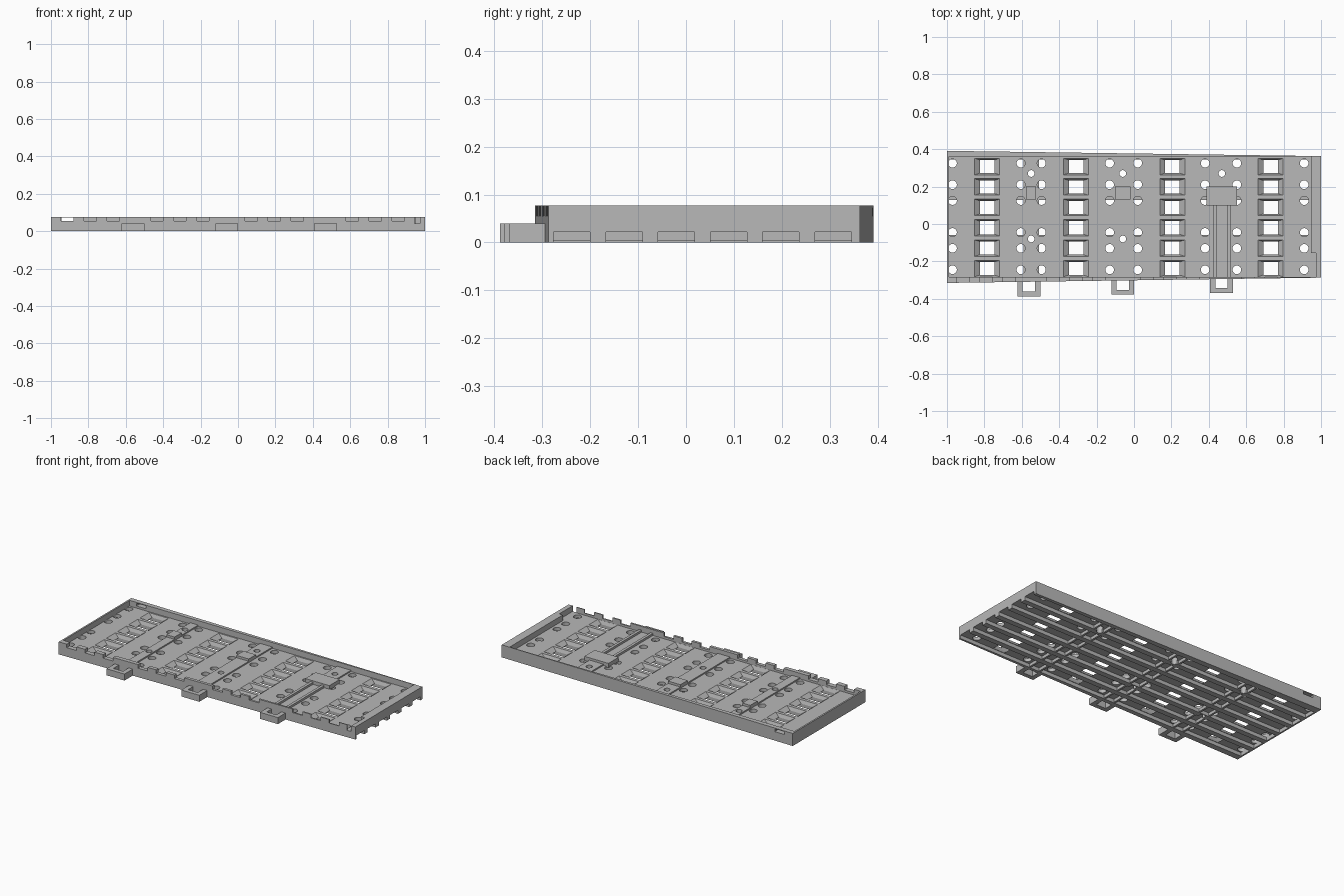
import bpy, bmesh
from math import pi, cos, sin

if "Cube" in bpy.data.objects:
    bpy.data.objects.remove(bpy.data.objects["Cube"], do_unlink=True)

grey = bpy.data.materials.new("plain grey")
grey.use_nodes = True
COLOUR = (0.48, 0.48, 0.48, 1)
grey.diffuse_color = COLOUR
grey.node_tree.nodes["Principled BSDF"].inputs["Base Color"].default_value = COLOUR

TOP, DECK, CHANNEL = 0.077, 0.042, 0.022
FRONT, BACK = -0.283, 0.36
WINDOW_X = (-0.785, -0.31, 0.205, 0.73)
CHANNEL_Y = [-0.238 + 0.109 * i for i in range(6)]
HOLE_X = (-0.97, -0.605, -0.495, -0.13, 0.02, 0.38, 0.55, 0.91)
HOLE_Y = (0.325, 0.21, 0.125, -0.045, -0.13, -0.245)
STRIP_X = (-0.55, -0.06, 0.47)


def loft(bm, low, high, z0, z1):
    """Solid between two matching outlines."""
    a = [bm.verts.new((x, y, z0)) for x, y in low]
    b = [bm.verts.new((x, y, z1)) for x, y in high]
    bm.faces.new(a[::-1])
    bm.faces.new(b)
    n = len(a)
    for i in range(n):
        j = (i + 1) % n
        bm.faces.new((a[i], a[j], b[j], b[i]))


def rect(x0, x1, y0, y1):
    return [(x0, y0), (x1, y0), (x1, y1), (x0, y1)]


def circle(x, y, r, n=20):
    return [(x + r * cos(2 * pi * i / n), y + r * sin(2 * pi * i / n)) for i in range(n)]


def prism(bm, outline, z0, z1):
    loft(bm, outline, outline, z0, z1)


def box(bm, x0, x1, y0, y1, z0, z1):
    prism(bm, rect(x0, x1, y0, y1), z0, z1)


def make(name, bm):
    bmesh.ops.recalc_face_normals(bm, faces=bm.faces)
    me = bpy.data.meshes.new(name)
    bm.to_mesh(me)
    bm.free()
    me.materials.append(grey)
    ob = bpy.data.objects.new(name, me)
    bpy.context.collection.objects.link(ob)
    return ob


def cut(ob, cutter):
    cutter.hide_render = True
    cutter.hide_set(True)
    mod = ob.modifiers.new("cut", "BOOLEAN")
    mod.operation, mod.solver, mod.object = "DIFFERENCE", "EXACT", cutter
    bpy.context.view_layer.update()
    dg = bpy.context.evaluated_depsgraph_get()
    me = bpy.data.meshes.new_from_object(ob.evaluated_get(dg))
    ob.modifiers.clear()
    ob.data = me


def front_edge(x):
    return -0.301 + 0.014 * x


def back_edge(x):
    return 0.377 - 0.014 * x


# Deck cutter: sloped windows and round holes
bm = bmesh.new()
for x in WINDOW_X:
    for y in CHANNEL_Y:
        loft(bm, rect(x - 0.036, x + 0.036, y - 0.034, y + 0.034),
             rect(x - 0.07, x + 0.07, y - 0.045, y + 0.045), CHANNEL - 0.002, DECK + 0.002)
for x in HOLE_X:
    for y in HOLE_Y:
        prism(bm, circle(x, y, 0.023), 0.01, 0.06)
hole_cutter = make("hole_cutter", bm)

# Small screw holes along the raised strips
bm = bmesh.new()
for x in STRIP_X:
    for y in (0.27, -0.08):
        if x < 0.4 or y > 0:
            prism(bm, circle(x, y, 0.018), -0.01, 0.1)
screw_cutter = make("screw_cutter", bm)

# Deck
bm = bmesh.new()
box(bm, -0.995, 0.995, FRONT - 0.004, BACK + 0.002, CHANNEL, DECK)
deck = make("deck", bm)
cut(deck, hole_cutter)
cut(deck, screw_cutter)

# Ribs under the deck leave six channels open at the right end
bm = bmesh.new()
edges = [FRONT - 0.004] + [v for y in CHANNEL_Y for v in (y - 0.038, y + 0.038)] + [BACK + 0.002]
for y0, y1 in zip(edges[::2], edges[1::2]):
    box(bm, -0.995, 1, y0, y1, 0, CHANNEL)
ribs = make("under_ribs", bm)
cut(ribs, screw_cutter)

# Paired cross ribs under each strip
bm = bmesh.new()
for x in STRIP_X:
    for s in (-0.035, 0.035):
        box(bm, x + s - 0.006, x + s + 0.006, FRONT, BACK, 0.004, CHANNEL)
make("cross_ribs", bm)

# Raised strips with bridges
for i, (x, w) in enumerate(zip(STRIP_X, (0.027, 0.042, 0.047))):
    bm = bmesh.new()
    box(bm, x - w, x + w, 0.2, BACK, DECK - 0.005, 0.05)
    if i < 2:
        box(bm, x - w, x + w, FRONT, 0.13, DECK - 0.005, 0.05)
    else:
        for s in (-1, 1):
            a, b = sorted((x + s * w, x + s * 0.03))
            box(bm, a, b, FRONT, 0.1, DECK - 0.005, 0.055)
    strip = make("raised_strip", bm)
    cut(strip, screw_cutter)
    bm = bmesh.new()
    ext = 0.035 if i == 2 else 0
    box(bm, x - w - ext, x + w + ext, 0.1 if i == 2 else 0.13, 0.2, DECK - 0.005, 0.064)
    make("strip_bridge", bm)

# Tapered front wall with notches along its top
bm = bmesh.new()
prism(bm, [(-1, front_edge(-1)), (1, front_edge(1)), (1, FRONT), (-1, FRONT)], 0, TOP)
front_wall = make("front_wall", bm)
bm = bmesh.new()
for middle in (-0.79, -0.31, 0.193, 0.733):
    for s in (-0.123, 0, 0.123):
        x = middle + s
        box(bm, x - 0.033, x + 0.033, -0.5, -0.2, 0.055, 0.1)
box(bm, 0.943, 0.972, -0.5, -0.2, DECK, 0.1)
cut(front_wall, make("notch_cutter", bm))

# Tapered back wall with one slot
bm = bmesh.new()
prism(bm, [(-1, BACK), (1, BACK), (1, back_edge(1)), (-1, back_edge(-1))], 0, TOP)
back_wall = make("back_wall", bm)
bm = bmesh.new()
box(bm, -0.943, -0.877, 0.3, 0.5, 0.055, 0.072)
cut(back_wall, make("slot_cutter", bm))

# End walls
bm = bmesh.new()
box(bm, -1, -0.99, FRONT, BACK, 0, TOP)
make("left_wall", bm)
bm = bmesh.new()
prism(bm, [(0.972, FRONT), (1, FRONT), (1, BACK), (0.947, BACK),
           (0.947, -0.155), (0.972, -0.155)], CHANNEL, TOP)
make("right_wall", bm)

# U-shaped tabs on the front
for x, end in ((-0.562, -0.388), (-0.06, -0.378), (0.468, -0.368)):
    bm = bmesh.new()
    y = front_edge(x) + 0.005
    prism(bm, [(x - 0.061, y), (x - 0.061, end), (x + 0.061, end), (x + 0.061, y),
               (x + 0.033, y), (x + 0.033, end + 0.026), (x - 0.033, end + 0.026),
               (x - 0.033, y)], 0, 0.04)
    make("front_tab", bm)
